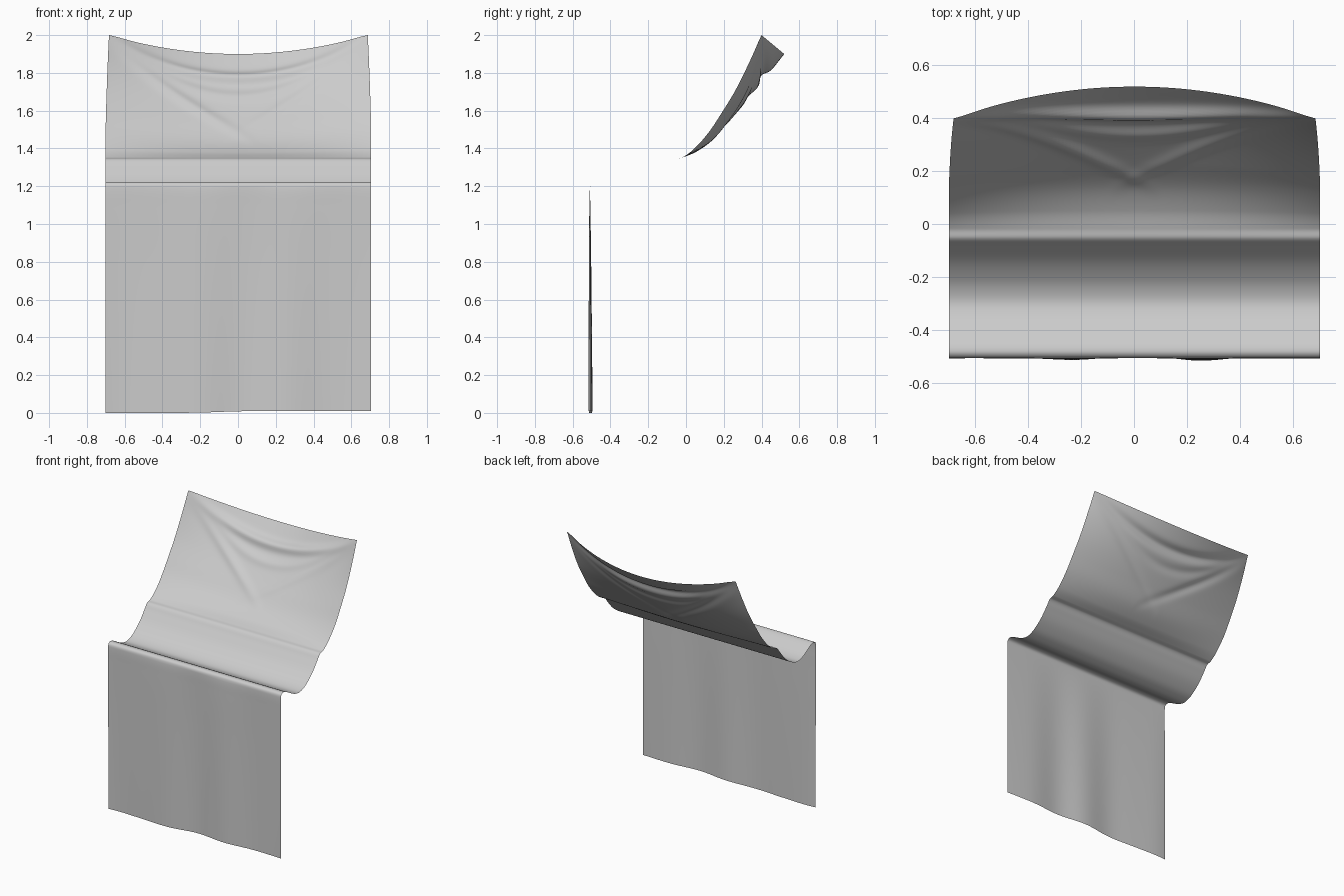
import bpy, bmesh, math
from mathutils import Vector

if "Cube" in bpy.data.objects:
    bpy.data.objects.remove(bpy.data.objects["Cube"])

# Side profile (y, z) shared by the whole width: hanging drop, rolled lip, trough, crease
SHARED = [(-.506, 0), (-.507, .4), (-.508, .8), (-.509, 1.1), (-.508, 1.19), (-.502, 1.213),
          (-.484, 1.223), (-.455, 1.217), (-.40, 1.187), (-.35, 1.162), (-.296, 1.151),
          (-.24, 1.166), (-.19, 1.197), (-.14, 1.24), (-.085, 1.305), (-.055, 1.342), (-.02, 1.352)]
# Upper part: side edges, and the sagging middle
EDGE = SHARED + [(.04, 1.395), (.12, 1.485), (.19, 1.59), (.26, 1.705), (.33, 1.845), (.40, 2.0)]
MIDDLE = SHARED + [(.05, 1.38), (.14, 1.443), (.235, 1.55), (.32, 1.65), (.415, 1.765), (.52, 1.90)]
STEPS = [24, 24, 18, 6] + [5] * 12 + [14] * 6
NX = 100
HALF = 0.70


def spline(points):
    """Catmull-Rom samples through the profile points."""
    p = [Vector(q) for q in points]
    p = [2 * p[0] - p[1]] + p + [2 * p[-1] - p[-2]]
    out = []
    for i, n in enumerate(STEPS):
        a, b, c, d = p[i:i + 4]
        # limit tangents so uneven spacing does not overshoot
        span = (c - b).length
        m0 = (c - a) * (span / ((b - a).length + span))
        m1 = (d - b) * (span / ((d - c).length + span))
        for k in range(n):
            t = k / n
            out.append(b * (2*t**3 - 3*t*t + 1) + m0 * (t**3 - 2*t*t + t)
                       + c * (3*t*t - 2*t**3) + m1 * (t**3 - t*t))
    return out + [p[-2]]


def gauss(d, width):
    return math.exp(-(d / width) ** 2)


edge, middle = spline(EDGE), spline(MIDDLE)
rows = len(edge)
# distance of each row from the pinned top edge
dist = [0.0] * rows
for r in range(rows - 2, -1, -1):
    dist[r] = dist[r + 1] + (middle[r + 1] - middle[r]).length

bm = bmesh.new()
grid = []
for r in range(rows):
    s = dist[r]
    row = []
    tan = (middle[min(r + 1, rows - 1)] - middle[max(r - 1, 0)]).normalized()
    normal = Vector((-tan.y, tan.x))
    for i in range(NX + 1):
        u = 2 * i / NX - 1
        w = 1 - u * u
        q = edge[r].lerp(middle[r], w)
        # side edges pull in slightly toward the pinned corners
        x = u * (HALF + .003 - .018 * max(0, 1 - s / .6) ** 1.5) + .002
        if s < .8:
            # swag folds hanging between the corners, and diagonal pull creases
            d = .026 * gauss(s - .165 * w, .035) * w
            d += .009 * gauss(s - .29 * w ** 1.3, .035) * w
            for side, amp in ((-1, .011), (1, .007)):
                along = (HALF - side * x) / .5
                if 0 < along < 1.6:
                    d += amp * gauss(s - .02 - .37 * along, .04) * math.sin(math.pi * along / 1.6)
            q = q + normal * d
        # soft vertical folds growing toward the hem
        z = q.y
        if r < sum(STEPS[:5]):
            fade = max(0, 1 - z / 1.2) ** .6
            ripple = .009 * math.cos(2 * math.pi * x / .56) + .003 * math.sin(17 * x + 1)
            q = q + Vector((fade * ripple, 0))
            z += .005 * (1 + math.tanh(8 * (x + .1))) * max(0, 1 - z)
        row.append(bm.verts.new((x, q.x, z)))
    grid.append(row)
for a, b in zip(grid, grid[1:]):
    for i in range(NX):
        bm.faces.new((a[i], a[i + 1], b[i + 1], b[i])).smooth = True

# Draped cloth sheet
mesh = bpy.data.meshes.new("draped_cloth")
bm.to_mesh(mesh)
bm.free()
cloth = bpy.data.objects.new("draped_cloth", mesh)
bpy.context.collection.objects.link(cloth)
